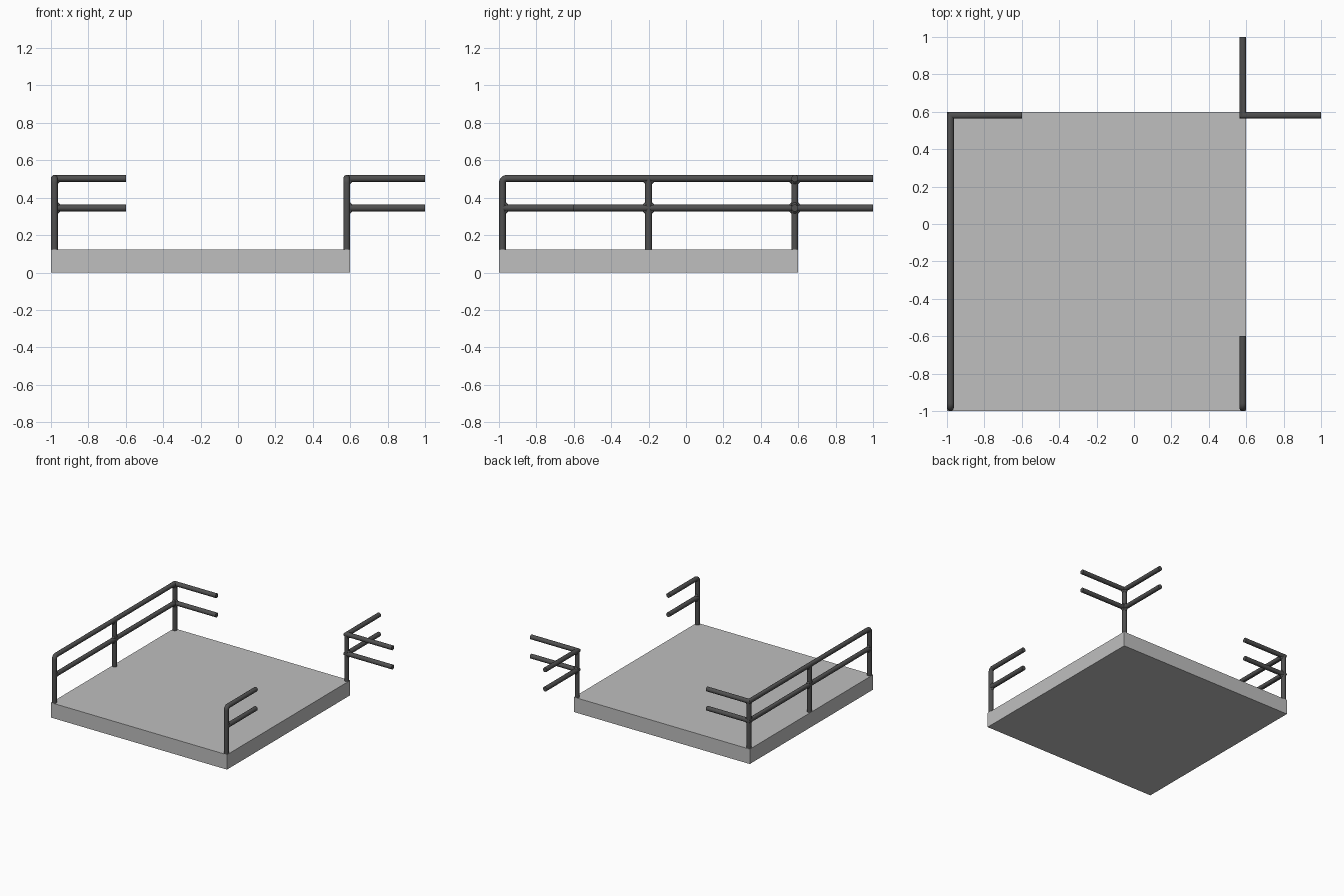
import bpy, bmesh, math
from mathutils import Vector

if "Cube" in bpy.data.objects:
    bpy.data.objects.remove(bpy.data.objects["Cube"])

LO, HI = -0.9815, 0.5815        # rail centre lines
BASE, MID, TOP = 0.122, 0.345, 0.503
R = 0.0185                      # tube radius
SIDES = 16


def material(name, v):
    m = bpy.data.materials.new(name)
    m.diffuse_color = (v, v, v, 1)
    m.use_nodes = True
    m.node_tree.nodes["Principled BSDF"].inputs["Base Color"].default_value = m.diffuse_color
    return m


concrete = material("light grey", 0.52)
metal = material("dark grey", 0.08)


def finish(name, bm, mat, smooth=False):
    bmesh.ops.recalc_face_normals(bm, faces=bm.faces)
    me = bpy.data.meshes.new(name)
    bm.to_mesh(me)
    bm.free()
    me.materials.append(mat)
    ob = bpy.data.objects.new(name, me)
    bpy.context.collection.objects.link(ob)
    if smooth:
        bpy.context.view_layer.objects.active = ob
        ob.select_set(True)
        bpy.ops.object.shade_smooth_by_angle(angle=math.radians(40))
        ob.select_set(False)


def sweep(bm, path, r=R):
    """Round tube along a path, with mitred corners."""
    pts = [Vector(p) for p in path]
    dirs = [(b - a).normalized() for a, b in zip(pts, pts[1:])]
    u = dirs[0].orthogonal().normalized()
    v = dirs[0].cross(u)
    ring = [pts[0] + r * (math.cos(a) * u + math.sin(a) * v)
            for a in (2 * math.pi * i / SIDES for i in range(SIDES))]
    prev = [bm.verts.new(c) for c in ring]
    bm.faces.new(prev)
    for k, d in enumerate(dirs):
        n = d + dirs[k + 1] if k + 1 < len(dirs) else d
        ring = [c + d * ((pts[k + 1] - c).dot(n) / d.dot(n)) for c in ring]
        cur = [bm.verts.new(c) for c in ring]
        for i in range(SIDES):
            j = (i + 1) % SIDES
            bm.faces.new((prev[i], prev[j], cur[j], cur[i]))
        prev = cur
    bm.faces.new(prev)


def tube(name, path):
    bm = bmesh.new()
    sweep(bm, path)
    finish(name, bm, metal, True)


def welds(name, x, y, rails, elbow=False):
    """Small diagonal fillets where rails meet a post."""
    bm = bmesh.new()
    w = 0.032
    for dx, dy in rails:
        for z, s in ((MID, 1), (MID, -1)) + (() if elbow else ((TOP, -1),)):
            sweep(bm, [(x, y, z + s * w), (x + dx * w, y + dy * w, z)], 0.012)
    finish(name, bm, metal, True)


def elbow_path(x, end_y):
    """Post from the deck bending into the top rail."""
    c = 0.024
    arc = [(x, LO + c - c * math.cos(a), TOP - c + c * math.sin(a))
           for a in (math.pi / 2 * i / 6 for i in range(7))]
    return [(x, LO, BASE - 0.01)] + arc + [(x, end_y, TOP)]


# Deck slab
bm = bmesh.new()
bmesh.ops.create_cube(bm, size=1)
for v in bm.verts:
    v.co = (v.co.x * 1.6 - 0.2, v.co.y * 1.6 - 0.2, (v.co.z + 0.5) * BASE)
finish("deck_slab", bm, concrete)

# Left side railing, turning the back corner
tube("left_top_rail", elbow_path(LO, HI) + [(-0.6, HI, TOP)])
tube("left_middle_rail", [(LO, LO, MID), (LO, HI, MID), (-0.6, HI, MID)])

# Short front right railing
tube("front_right_top_rail", elbow_path(HI, -0.6))
tube("front_right_middle_rail", [(HI, LO, MID), (HI, -0.6, MID)])

# Back right corner railing, running outwards both ways
for label, z in (("top", TOP), ("middle", MID)):
    tube("back_right_%s_rail" % label, [(HI, 1, z), (HI, HI, z), (1, HI, z)])

# Upright posts
for name, x, y in (("left_middle_post", LO, -0.2), ("back_left_post", LO, HI),
                   ("back_right_post", HI, HI)):
    tube(name, [(x, y, BASE - 0.01), (x, y, TOP)])

# Joint fillets
welds("front_left_joints", LO, LO, [(0, 1)], True)
welds("front_right_joints", HI, LO, [(0, 1)], True)
welds("left_middle_joints", LO, -0.2, [(0, 1), (0, -1)])
welds("back_left_joints", LO, HI, [(0, -1), (1, 0)])
welds("back_right_joints", HI, HI, [(0, 1), (1, 0)])
